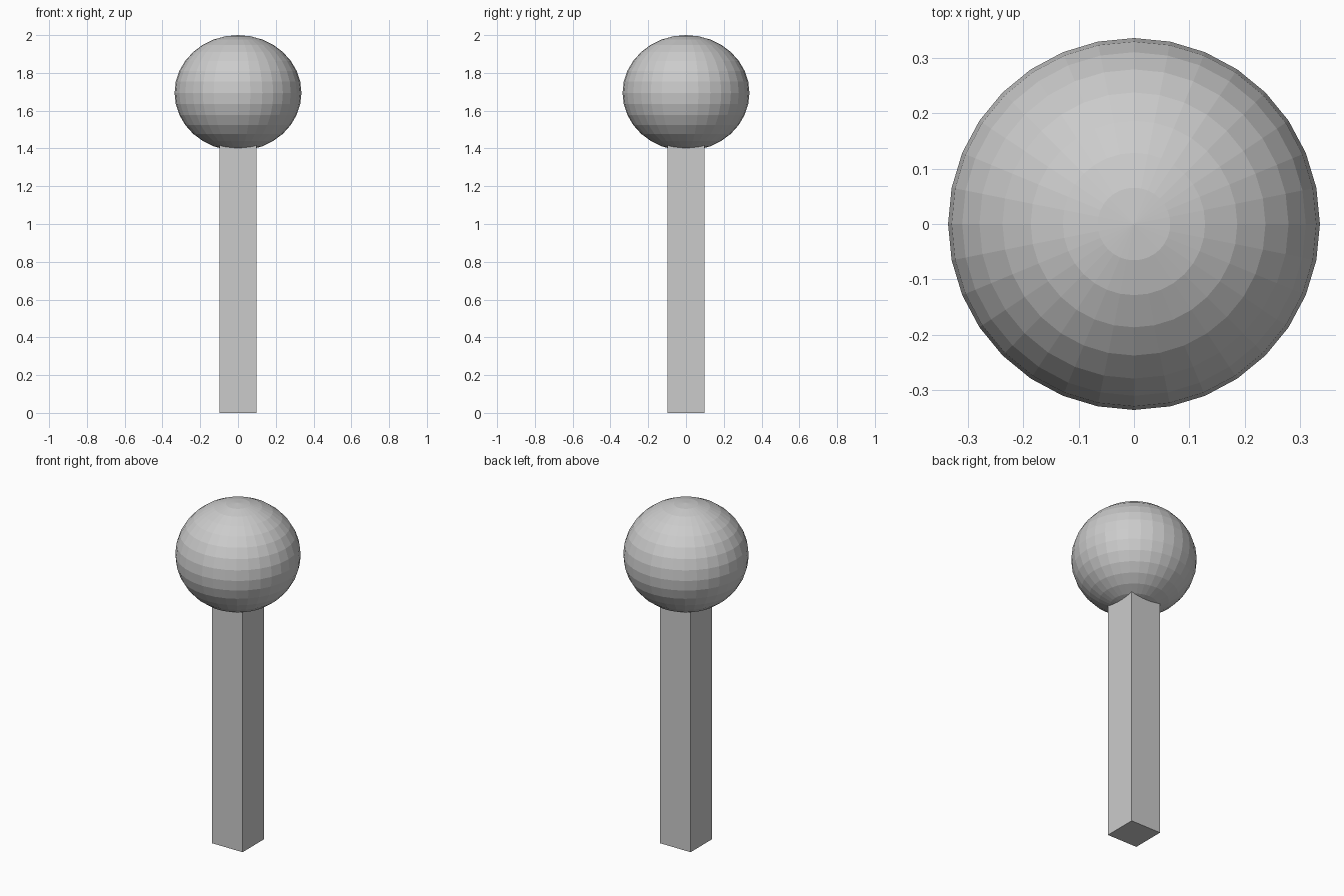
import bpy

if "Cube" in bpy.data.objects:
    bpy.data.objects.remove(bpy.data.objects["Cube"])

POST_WIDTH, POST_TOP = 0.198, 1.44
BALL_RADIUS, BALL_HALF_HEIGHT = 0.336, 0.306

# Square post, its top sunk into the ball
bpy.ops.mesh.primitive_cube_add(size=1, location=(0, 0, POST_TOP / 2))
post = bpy.context.object
post.name = "post"
post.scale = (POST_WIDTH, POST_WIDTH, POST_TOP)
bpy.ops.object.transform_apply(location=False, rotation=False, scale=True)

# Slightly flattened, faceted ball
bpy.ops.mesh.primitive_uv_sphere_add(segments=32, ring_count=16, radius=1,
                                     location=(0, 0, 2 - BALL_HALF_HEIGHT))
ball = bpy.context.object
ball.name = "ball"
ball.scale = (BALL_RADIUS, BALL_RADIUS, BALL_HALF_HEIGHT)
bpy.ops.object.transform_apply(location=False, rotation=False, scale=True)
